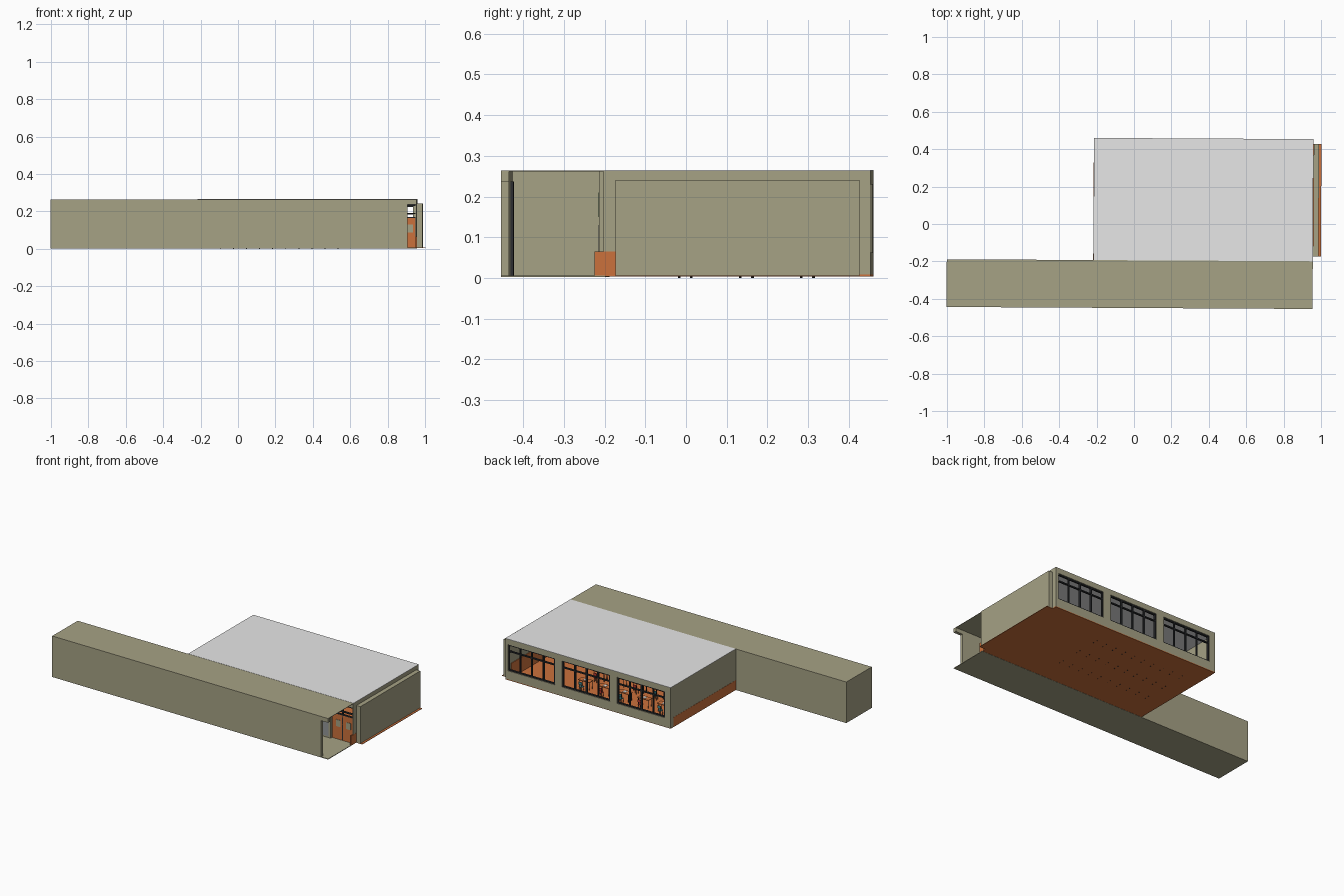
import bpy
import bmesh
from mathutils import Matrix

if "Cube" in bpy.data.objects:
    bpy.data.objects.remove(bpy.data.objects["Cube"])

SKEW = Matrix.Rotation(-0.0055, 4, "Z")


def material(name, r, g, b):
    m = bpy.data.materials.new(name)
    m.use_nodes = True
    m.diffuse_color = (r, g, b, 1)
    bsdf = m.node_tree.nodes["Principled BSDF"]
    bsdf.inputs["Base Color"].default_value = (r, g, b, 1)
    bsdf.inputs["Roughness"].default_value = 0.8
    return m


TAN = material("tan plaster", 0.38, 0.36, 0.235)
GREY = material("roof grey", 0.83, 0.83, 0.83)
ORANGE = material("orange wood", 0.6, 0.165, 0.045)
DARK = material("dark frame", 0.025, 0.027, 0.03)
GREEN = material("board green", 0.03, 0.12, 0.05)
STEEL = material("steel grey", 0.3, 0.31, 0.32)
WHITE = material("paper white", 0.8, 0.8, 0.78)
RED = material("chair red", 0.5, 0.04, 0.03)
TEAL = material("chair teal", 0.05, 0.25, 0.28)


def boxes(name, mat, *spans):
    """One object made of boxes, each given as x, y and z ranges."""
    bm = bmesh.new()
    for (x0, x1), (y0, y1), (z0, z1) in spans:
        place = Matrix.Translation(((x0 + x1) / 2, (y0 + y1) / 2, (z0 + z1) / 2))
        size = Matrix.Diagonal((x1 - x0, y1 - y0, z1 - z0, 1))
        bmesh.ops.create_cube(bm, size=1, matrix=SKEW @ place @ size)
    mesh = bpy.data.meshes.new(name)
    bm.to_mesh(mesh)
    bm.free()
    mesh.materials.append(mat)
    ob = bpy.data.objects.new(name, mesh)
    bpy.context.collection.objects.link(ob)
    return ob


# Main levels and edges
LEFT, WEST, EAST = -1.0, -0.216, 0.957
FRONT, MID, BACK = -0.449, -0.194, 0.459
BASE, TOP = 0.006, 0.264
CEIL = 0.237
SILL, HEAD = 0.062, 0.23
DOOR = 0.805

# Corridor shell, open at its east end
boxes("corridor_floor", TAN, ((LEFT, EAST), (FRONT, MID), (0.002, BASE)))
boxes("corridor_roof", TAN, ((LEFT, EAST), (FRONT, MID), (TOP - 0.002, TOP)))
boxes("corridor_front_wall", TAN, ((LEFT, 0.908), (FRONT, -0.43), (BASE, TOP - 0.002)))
boxes("entrance_lintel", TAN, ((0.908, EAST), (FRONT, -0.43), (CEIL, TOP - 0.002)))
boxes("corridor_end_wall", TAN, ((LEFT, LEFT + 0.02), (-0.43, MID), (BASE, TOP - 0.002)))
boxes("corridor_post", DARK, ((0.2, 0.24), (-0.43, -0.422), (BASE, CEIL)))

# Wall between corridor and classroom, ending at the doors
boxes("corridor_back_wall", TAN,
      ((LEFT, DOOR), (MID - 0.015, MID), (BASE, TOP - 0.002)),
      ((DOOR, EAST), (MID - 0.004, MID + 0.015), (CEIL, TOP - 0.002)),
      ((EAST - 0.005, EAST), (MID - 0.004, MID + 0.028), (BASE, CEIL)))
boxes("notice_board", GREEN, ((0.5, 0.79), (MID - 0.017, MID - 0.015), (0.15, 0.21)))
boxes("corridor_lockers", STEEL, ((0.5, 0.79), (MID - 0.017, MID - 0.015), (0.015, 0.13)))

# Double door with panes and an open transom
door_y = (MID, MID + 0.012)
for side, x in (("left", 0.881), ("right", DOOR + 0.004)):
    boxes("door_" + side, ORANGE, ((x, x + 0.07), door_y, (BASE, 0.165)))
    boxes("door_pane_" + side, TAN,
          ((x + 0.026, x + 0.057), (MID - 0.003, MID), (0.088, 0.13)))
boxes("door_frame", DARK,
      *[((DOOR, EAST - 0.006), door_y, (z, z + h))
        for z, h in ((0.165, 0.006), (0.185, 0.007), (0.228, 0.009))],
      *[((x, x + 0.004), door_y, (BASE, CEIL)) for x in (DOOR, 0.877)])
boxes("door_skirting", ORANGE, ((EAST - 0.006, EAST + 0.001), (-0.219, -0.168), (BASE, 0.065)))

# Classroom shell under a thin grey roof
wall_top = TOP - 0.001
boxes("classroom_floor", ORANGE, ((WEST, EAST), (MID, BACK), (0.003, 0.008)))
boxes("classroom_roof", GREY, ((WEST, EAST), (MID, BACK), (wall_top, TOP + 0.001)))
boxes("classroom_ceiling", GREY,
      ((WEST + 0.02, EAST - 0.02), (MID + 0.015, BACK - 0.025), (CEIL, CEIL + 0.006)))
boxes("classroom_west_wall", TAN, ((WEST, WEST + 0.02), (MID, BACK), (BASE, wall_top)))
boxes("classroom_east_wall", TAN,
      ((EAST - 0.02, EAST), (-0.168, BACK), (BASE, CEIL)),
      ((EAST - 0.02, EAST), (MID, BACK), (CEIL, wall_top)))
boxes("west_skirting", ORANGE,
      ((WEST - 0.001, WEST), (MID, 0.43), (0.003, 0.065)),
      ((WEST + 0.02, WEST + 0.024), (MID, 0.43), (0.008, 0.065)))
boxes("east_panelling", ORANGE, ((EAST - 0.024, EAST - 0.02), (-0.168, 0.43), (0.008, 0.1)))

# Outer panel and its footing on the east side
boxes("east_panel", TAN, ((EAST + 0.002, 0.987), (-0.168, 0.432), (BASE, 0.241)))
boxes("east_footing", ORANGE, ((EAST, 1.0), (-0.168, 0.432), (0.003, 0.006)))

# Window wall at the back: sill, head and piers
windows = ((-0.175, 0.165), (0.215, 0.555), (0.605, 0.942))
wall_y = (BACK - 0.025, BACK)
edges = [WEST] + [x for w in windows for x in w] + [EAST]
boxes("window_wall", TAN,
      ((WEST, EAST), wall_y, (BASE, SILL)),
      ((WEST, EAST), wall_y, (HEAD, wall_top)),
      *[((a, b), wall_y, (SILL, HEAD)) for a, b in zip(edges[::2], edges[1::2])])

# Window frames, four lights each with a transom bar
frame_y = (BACK - 0.015, BACK - 0.004)
for name, (a, b) in zip(("west", "middle", "east"), windows):
    step = (b - a - 0.008) / 4
    bars = [((a, b), frame_y, (z, z + 0.007)) for z in (SILL, 0.182, HEAD - 0.007)]
    bars += [((a + i * step, a + i * step + 0.008), frame_y, (SILL, HEAD)) for i in range(5)]
    boxes("window_frame_" + name, DARK, *bars)

# Desks with papers, and chairs, in rows
tops, papers, legs, seats = [], [], [], {"red": [], "teal": []}
for col in range(5):
    for row in range(3):
        x, y = -0.1 + 0.14 * col, -0.02 + 0.15 * row
        tops.append(((x, x + 0.08), (y, y + 0.04), (0.058, 0.062)))
        papers.append(((x + 0.03, x + 0.05), (y + 0.01, y + 0.03), (0.062, 0.064)))
        legs += [((x + i, x + i + 0.003), (y + j, y + j + 0.003), (0, 0.058))
                 for i in (0.003, 0.073) for j in (0.003, 0.033)]
        chair = seats["red" if (col + row) % 2 else "teal"]
        chair.append(((x + 0.028, x + 0.052), (y + 0.05, y + 0.074), (0.034, 0.037)))
        chair.append(((x + 0.028, x + 0.052), (y + 0.072, y + 0.075), (0.05, 0.068)))
        legs += [((x + i, x + i + 0.002), (y + j, y + j + 0.002), (0.008, h))
                 for i in (0.029, 0.049) for j, h in ((0.052, 0.034), (0.07, 0.06))]
boxes("desk_tops", ORANGE, *tops)
boxes("papers", WHITE, *papers)
boxes("furniture_legs", DARK, *legs)
boxes("red_chairs", RED, *seats["red"])
boxes("teal_chairs", TEAL, *seats["teal"])
